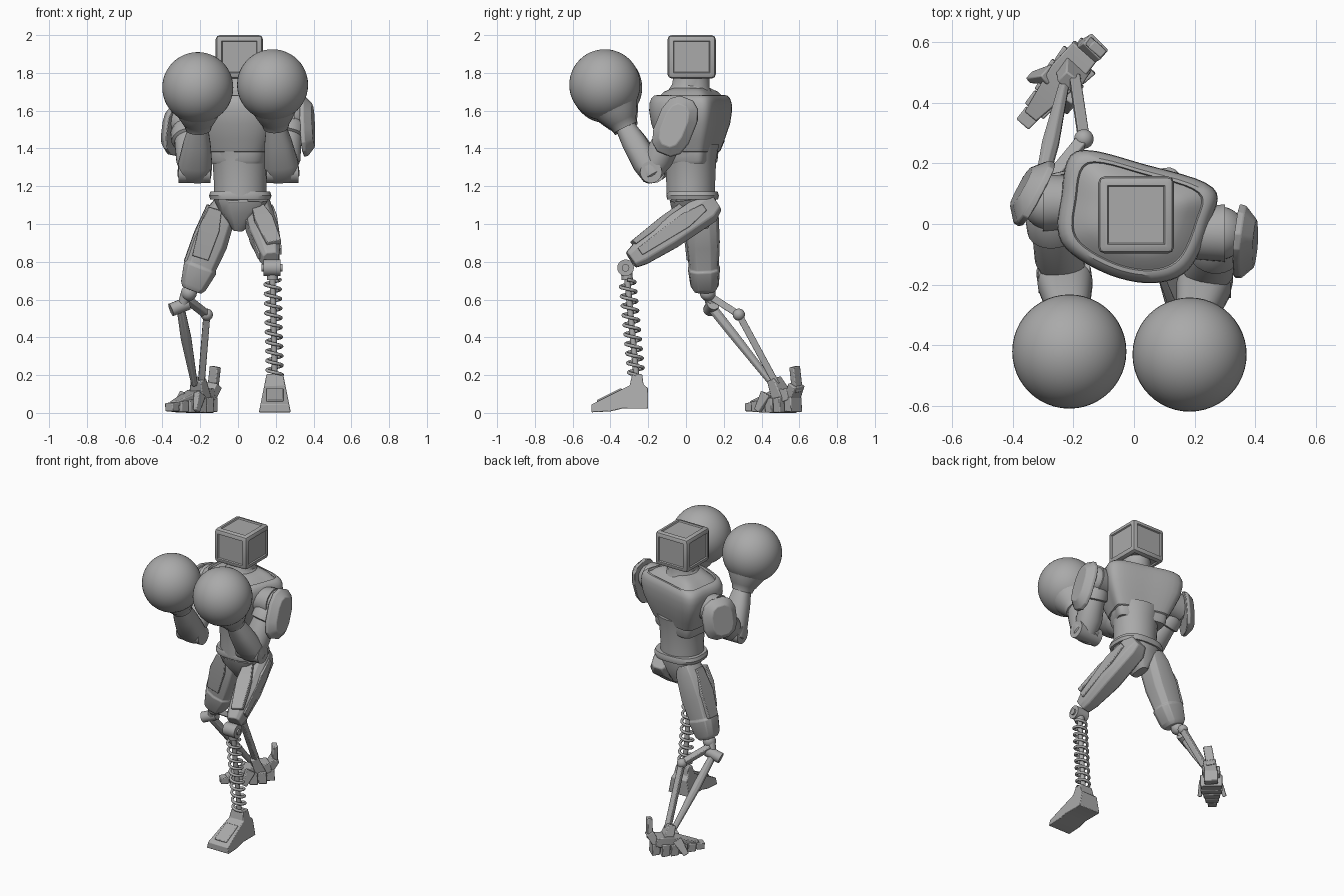
import bpy, bmesh, math
from mathutils import Vector as V

if "Cube" in bpy.data.objects:
    bpy.data.objects.remove(bpy.data.objects["Cube"])

metal = bpy.data.materials.new("plain_grey")
metal.use_nodes = True
metal.diffuse_color = (0.4, 0.4, 0.4, 1)
metal.node_tree.nodes["Principled BSDF"].inputs["Base Color"].default_value = (0.4, 0.4, 0.4, 1)


def finish(name, bm, angle=35, bevel=0):
    bmesh.ops.recalc_face_normals(bm, faces=bm.faces)
    mesh = bpy.data.meshes.new(name)
    bm.to_mesh(mesh)
    bm.free()
    ob = bpy.data.objects.new(name, mesh)
    bpy.context.collection.objects.link(ob)
    mesh.materials.append(metal)
    if bevel:
        mod = ob.modifiers.new("bevel", "BEVEL")
        mod.width = bevel
        mod.segments = 2
    bpy.ops.object.select_all(action="DESELECT")
    bpy.context.view_layer.objects.active = ob
    ob.select_set(True)
    bpy.ops.object.shade_smooth_by_angle(angle=math.radians(angle))
    return ob


def skin(bm, rings):
    loops = [[bm.verts.new(p) for p in ring] for ring in rings]
    n = len(loops[0])
    for low, high in zip(loops, loops[1:]):
        for i in range(n):
            j = (i + 1) % n
            bm.faces.new((low[i], low[j], high[j], high[i]))
    bm.faces.new(loops[0][::-1])
    bm.faces.new(loops[-1])


def limb(name, a, b, sections, hint=(1, 0, 0), n=24, power=1.0, bevel=0):
    """Tapered body from a to b; each section is (position, half width, half depth)."""
    a, b = V(a), V(b)
    axis = (b - a).normalized()
    side = V(hint)
    side = (side - axis * side.dot(axis)).normalized()
    up = axis.cross(side)
    rings = []
    for t, w, d in sections:
        ring = []
        for i in range(n):
            ang = 2 * math.pi * (i + 0.5) / n
            c, s = math.cos(ang), math.sin(ang)
            ring.append(a.lerp(b, t) + side * math.copysign(abs(c) ** power, c) * w
                        + up * math.copysign(abs(s) ** power, s) * d)
        rings.append(ring)
    bm = bmesh.new()
    skin(bm, rings)
    return finish(name, bm, bevel=bevel)


def rod(name, a, b, r, r2=None, n=16):
    return limb(name, a, b, [(0, r, r), (1, r2 or r, r2 or r)], (0.3, 0.9, 0.2), n)


def bar(name, a, b, w, d, hint=(1, 0, 0), end=1.0, bevel=0.005):
    return limb(name, a, b, [(0, w, d), (1, w * end, d * end)], hint, 4, 0, bevel)


def ball(name, centre, r):
    bm = bmesh.new()
    bmesh.ops.create_uvsphere(bm, u_segments=48, v_segments=24, radius=r)
    bmesh.ops.translate(bm, verts=bm.verts, vec=V(centre))
    return finish(name, bm)


def closed_curve(points, steps=6):
    out, n = [], len(points)
    for i in range(n):
        p, q, r, s = (V(points[(i + k) % n]) for k in (-1, 0, 1, 2))
        for k in range(steps):
            t = k / steps
            out.append(0.5 * (2 * q + (r - p) * t + (2 * p - 5 * q + 4 * r - s) * t * t
                              + (3 * q - p - 3 * r + s) * t ** 3))
    return out


# Head: bevelled box with a recessed panel on every side
bm = bmesh.new()
bmesh.ops.create_cube(bm, size=1)
bmesh.ops.scale(bm, verts=bm.verts, vec=(0.25, 0.255, 0.23))
bmesh.ops.bevel(bm, geom=bm.edges[:], offset=0.022, segments=2, affect="EDGES", profile=0.5)
panels = [f for f in bm.faces if f.calc_area() > 0.02]
bmesh.ops.inset_individual(bm, faces=panels, thickness=0.012, depth=0)
bmesh.ops.inset_individual(bm, faces=panels, thickness=0.006, depth=-0.008)
bmesh.ops.translate(bm, verts=bm.verts, vec=(0.007, 0.03, 1.885))
finish("head", bm, 25)
limb("neck", (0.01, 0.02, 1.66), (0.01, 0.03, 1.79),
     [(0, 0.16, 0.14), (0.35, 0.11, 0.115), (0.55, 0.09, 0.1), (1, 0.09, 0.095)])

# Chest: twisted outline lofted upwards, with a raised collar rim
outline = closed_curve([(-0.19, 0.24), (0.04, 0.195), (0.26, 0.12), (0.25, 0.0), (0.18, -0.15),
                        (0.06, -0.195), (-0.1, -0.16), (-0.24, -0.06), (-0.24, 0.09)])
mid = V((0.01, 0.03))
levels = [(1.32, 0.6), (1.335, 0.64), (1.38, 0.66), (1.385, 0.7), (1.45, 0.82), (1.53, 0.95),
          (1.6, 1.0), (1.64, 0.99), (1.665, 0.95), (1.68, 0.88), (1.682, 0.82), (1.67, 0.8),
          (1.675, 0.77), (1.7, 0.65), (1.72, 0.45)]
bm = bmesh.new()
skin(bm, [[(*(mid + (p - mid) * s), z) for p in outline] for z, s in levels])
finish("chest", bm)

# Waist, belt and pelvis
limb("waist", (0.012, 0.025, 1.15), (0.012, 0.025, 1.42),
     [(0, 0.14, 0.13), (0.25, 0.14, 0.13), (0.7, 0.148, 0.135), (1, 0.17, 0.15)], n=32)
limb("belt", (0.012, 0.035, 1.13), (0.012, 0.035, 1.172),
     [(0, 0.16, 0.135), (0.5, 0.166, 0.14), (1, 0.158, 0.133)], n=32, power=0.75)
limb("pelvis", (0.012, 0.035, 1.14), (0.0, 0.06, 0.97),
     [(0, 0.15, 0.125), (0.4, 0.11, 0.12), (1, 0.03, 0.06)], n=12, power=0.7)
bar("groin_plate", (0.0, -0.07, 1.13), (0.0, 0.0, 0.99), 0.055, 0.02, end=0.5)

# Arms: shoulder, sleeve, elbow, forearm, cuff and round glove
arms = [
    ("left", 1, (0.28, -0.03, 1.57), (0.235, -0.185, 1.275), (0.2, -0.325, 1.52),
     (0.183, -0.43, 1.737), (0.37, -0.06, 1.52), (1, -0.12, 0.08), (0, 0.4, 1), 0.165, 0.105),
    ("right", -1, (-0.28, 0.07, 1.54), (-0.23, -0.17, 1.275), (-0.21, -0.32, 1.51),
     (-0.213, -0.42, 1.722), (-0.345, 0.11, 1.5), (-0.88, 0.47, 0.1), (0, 0.1, 1), 0.14, 0.12)]
for side, sx, shoulder, elbow, wrist, fist, plate, normal, tall, half_h, half_w in arms:
    s, e, w, g = V(shoulder), V(elbow), V(wrist), V(fist)
    n = V(normal).normalized()
    rod(side + "_shoulder_socket", s - V((sx * 0.1, 0, 0)), s + V((sx * 0.02, 0, 0)), 0.085, 0.095, 24)
    ball(side + "_shoulder", s, 0.088)
    rod(side + "_shoulder_hub", s, s + n * 0.085, 0.04)
    limb(side + "_upper_arm", s, e, [(0.1, 0.07, 0.07), (0.2, 0.088, 0.088), (0.35, 0.09, 0.09),
         (0.37, 0.075, 0.075), (0.75, 0.085, 0.08), (1, 0.065, 0.06)])
    limb(side + "_shoulder_plate", V(plate) - n * 0.03, V(plate) + n * 0.03,
         [(0, half_h, half_w), (0.35, half_h * 0.98, half_w * 0.98),
          (1, half_h * 0.72, half_w * 0.6)], tall, 12, 0.75, 0.004)
    rod(side + "_elbow_joint", e - V((0.085, 0, 0)), e + V((0.085, 0, 0)), 0.058, n=20)
    limb(side + "_forearm", e + (e - w) * 0.15, w,
         [(0, 0.07, 0.045), (0.06, 0.09, 0.06), (0.3, 0.09, 0.072), (0.7, 0.072, 0.065),
          (1, 0.052, 0.052)], power=0.8)
    limb(side + "_cuff", w - (g - w) * 0.05, g,
         [(0, 0.066, 0.066), (0.12, 0.075, 0.075), (0.15, 0.082, 0.082), (0.35, 0.11, 0.11),
          (0.6, 0.14, 0.14)])
    ball(side + "_glove", g, 0.188)

# Left leg: raised thigh with side ridges and a spring shin
hip, knee = V((0.1, 0.11, 1.08)), V((0.175, -0.29, 0.81))
limb("left_thigh", hip, knee, [(-0.12, 0.05, 0.05), (0, 0.075, 0.085), (0.5, 0.08, 0.085),
     (0.88, 0.058, 0.068), (1, 0.045, 0.05)], n=8, power=0.6, bevel=0.006)
for k, off in enumerate((V((0.068, 0.02, 0.03)), V((-0.07, 0, 0)))):
    limb("left_thigh_ridge_%d" % k, hip.lerp(knee, 0.08) + off, hip.lerp(knee, 0.92) + off * 0.75,
         [(0, 0.01, 0.02), (0.3, 0.018, 0.04), (1, 0.012, 0.022)], n=4, power=0, bevel=0.004)
limb("left_thigh_top_plate", (0.1, -0.02, 1.1), (0.19, -0.28, 0.9),
     [(0, 0.03, 0.015), (0.4, 0.05, 0.02), (1, 0.04, 0.014)], n=4, power=0, bevel=0.004)
rod("left_knee_joint", (0.135, -0.32, 0.768), (0.225, -0.32, 0.768), 0.044, n=24)
rod("left_knee_pin", (0.125, -0.32, 0.768), (0.235, -0.32, 0.768), 0.02)
top, bottom = V((0.182, -0.315, 0.75)), V((0.195, -0.262, 0.19))
rod("left_shin_rod", top, bottom, 0.016)
rod("left_shin_cap", top, top.lerp(bottom, 0.08), 0.03)
curve = bpy.data.curves.new("left_shin_spring", "CURVE")
curve.dimensions = "3D"
curve.bevel_depth = 0.009
curve.bevel_resolution = 2
turns, steps = 10, 20
line = curve.splines.new("POLY")
line.points.add(turns * steps)
for i, pt in enumerate(line.points):
    a = 2 * math.pi * i / steps
    c = top.lerp(bottom, 0.08 + 0.9 * i / (turns * steps))
    pt.co = (c.x + 0.04 * math.cos(a), c.y + 0.04 * math.sin(a), c.z, 1)
spring = bpy.data.objects.new("left_shin_spring", curve)
curve.materials.append(metal)
bpy.context.collection.objects.link(spring)
bpy.ops.object.select_all(action="DESELECT")
bpy.context.view_layer.objects.active = spring
spring.select_set(True)
bpy.ops.object.convert(target="MESH")

# Left foot: side profile that narrows towards the ankle
profile = [(-0.5, 0.003), (-0.4, 0.008), (-0.34, 0.022), (-0.2, 0.022), (-0.2, 0.13), (-0.225, 0.15),
           (-0.232, 0.205), (-0.285, 0.205), (-0.298, 0.145), (-0.36, 0.115), (-0.5, 0.045)]
bm = bmesh.new()
skin(bm, [[(0.195 + sx * (0.085 - 0.2 * z), y, z) for y, z in profile] for sx in (-1, 1)])
finish("left_foot", bm, 30, 0.004)
bar("left_toe_plate", (0.195, -0.47, 0.06), (0.195, -0.34, 0.125), 0.045, 0.008)

# Right leg: straight thigh, knee block and two-strut shin
limb("right_thigh", (-0.07, 0.08, 1.11), (-0.245, 0.1, 0.65),
     [(0, 0.06, 0.08), (0.15, 0.085, 0.09), (0.45, 0.098, 0.09), (0.72, 0.085, 0.08),
      (0.74, 0.094, 0.086), (0.95, 0.072, 0.075), (1, 0.055, 0.06)], n=10, power=0.7, bevel=0.005)
limb("right_thigh_front_plate", (-0.12, -0.005, 1.08), (-0.2, 0.015, 0.82),
     [(0, 0.035, 0.012), (0.4, 0.055, 0.018), (1, 0.045, 0.012)], n=4, power=0, bevel=0.004)
limb("right_thigh_side_plate", (-0.155, 0.08, 1.1), (-0.275, 0.1, 0.8),
     [(0, 0.01, 0.035), (0.5, 0.018, 0.06), (1, 0.012, 0.045)], n=4, power=0, bevel=0.004)
ball("right_knee_ball", (-0.26, 0.115, 0.635), 0.042)
rod("right_knee_link", (-0.27, 0.115, 0.65), (-0.295, 0.135, 0.56), 0.028)
rod("right_knee_joint", (-0.355, 0.125, 0.545), (-0.265, 0.145, 0.58), 0.035)
limb("right_shin_main", (-0.305, 0.135, 0.56), (-0.23, 0.46, 0.15),
     [(0, 0.022, 0.028), (0.4, 0.03, 0.026), (1, 0.018, 0.018)], n=8, bevel=0.003)
bend = V((-0.165, 0.28, 0.52))
bar("right_shin_link", (-0.28, 0.14, 0.61), bend, 0.02, 0.018)
ball("right_shin_elbow", bend, 0.032)
bar("right_shin_rear", bend, (-0.195, 0.48, 0.15), 0.018, 0.018)

# Right foot: slatted sole, angled top, ankle mount and heel fin
heel, toe = V((-0.14, 0.585, 0.045)), V((-0.37, 0.325, 0.03))
across = V((0.75, -0.66, 0))
for i, (w, h) in enumerate([(0.045, 0.04), (0.07, 0.042), (0.07, 0.04), (0.055, 0.036),
                            (0.045, 0.03), (0.03, 0.024)]):
    bar("right_foot_slat_%d" % i, heel.lerp(toe, i / 6), heel.lerp(toe, (i + 0.92) / 6),
        w, h, across, 0.9)
limb("right_foot_top", (-0.16, 0.57, 0.1), (-0.34, 0.355, 0.05),
     [(0, 0.05, 0.03), (0.35, 0.055, 0.04), (1, 0.025, 0.012)], across, 4, 0, 0.005)
bar("right_ankle_mount", (-0.2, 0.51, 0.08), (-0.21, 0.465, 0.18), 0.05, 0.035, across, 0.7)
bar("right_heel_base", (-0.165, 0.56, 0.07), (-0.125, 0.585, 0.15), 0.04, 0.025, across)
bar("right_heel_fin", (-0.135, 0.59, 0.11), (-0.12, 0.575, 0.245), 0.028, 0.016, across)
for k, sx in enumerate((-1, 1)):
    base = V((-0.24, 0.46, 0.03)) + across * sx * 0.05
    bar("right_foot_claw_%d" % k, base + V((0, 0, 0.07)), base + across * sx * 0.03 + V((-0.04, -0.03, -0.02)),
        0.02, 0.03, across, 0.6)
